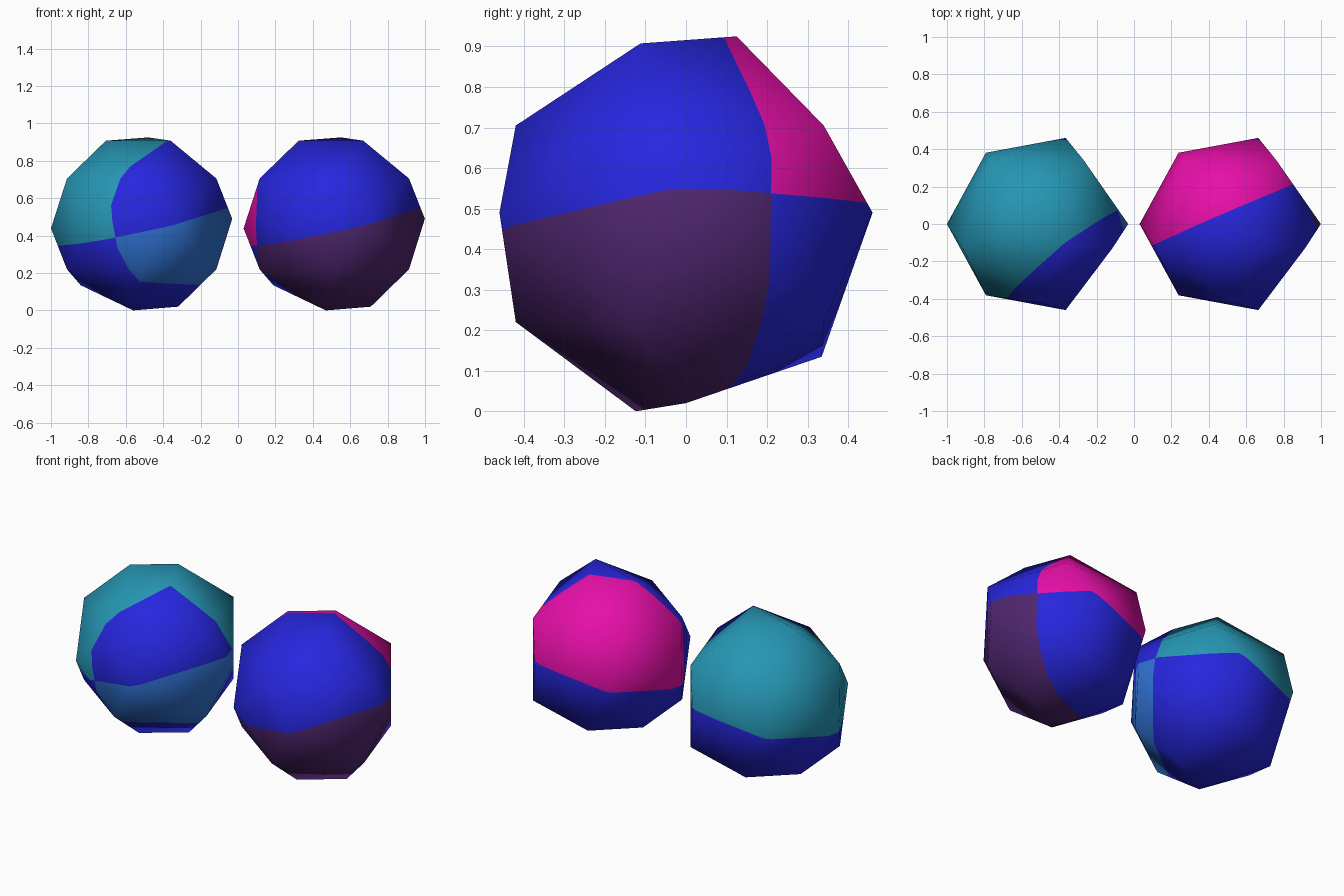
import bpy, bmesh, math
from mathutils import Vector

if "Cube" in bpy.data.objects:
    bpy.data.objects.remove(bpy.data.objects["Cube"])


def lin(c):
    c /= 255
    return c / 12.92 if c <= 0.04045 else ((c + 0.055) / 1.055) ** 2.4


def material(name, r, g, b):
    m = bpy.data.materials.new(name)
    m.diffuse_color = (lin(r), lin(g), lin(b), 1)
    m.use_nodes = True
    m.node_tree.nodes["Principled BSDF"].inputs["Base Color"].default_value = m.diffuse_color
    return m


blue = material("royal_blue", 38, 38, 222)
teal = material("teal", 38, 150, 180)
sky = material("mid_blue", 48, 115, 212)
pink = material("magenta", 230, 15, 168)
plum = material("dark_purple", 80, 38, 112)


def polar(angle, radius, z):
    a = math.radians(angle)
    return Vector((radius * math.cos(a), radius * math.sin(a), z))


# Corner points of the coarse ball, as rings of angles round the vertical axis
RINGS = [
    (0.4625, 0.130, (74,)), (0.445, 0.191, (180, -36)),          # crown
    (0.2425, 0.420, (-18, 54, 126, 198, 270)),                   # upper belt
    (0.0275, 0.484, (0, 72, -72)), (0.0, 0.471, (126, -126)),    # equator
    (-0.0240, 0.485, (180,)),
    (-0.2425, 0.420, (-18, 54, 198, 270)),                       # lower belt
    (-0.328, 0.352, (108, 158)),
    (-0.4425, 0.195, (0,)), (-0.4625, 0.132, (250,)),            # base
]


def ball(name, centre, side_plane, mats):
    """Ball cut into four colour quarters by a tilted level plane and a side plane."""
    bm = bmesh.new()
    for z, r, angles in RINGS:
        for a in angles:
            bm.verts.new(polar(a, r, z))
    bmesh.ops.convex_hull(bm, input=bm.verts[:])

    # planes given as (point, normal)
    level = (Vector((0, 0, -0.014)), Vector((-0.222, -0.068, 1)).normalized())
    p, q, r = side_plane                       # y = p*x + q*z + r
    side = (Vector((0, r, 0)), Vector((-p, 1, -q)).normalized())
    for co, no in (level, side):
        bmesh.ops.bisect_plane(bm, geom=bm.verts[:] + bm.edges[:] + bm.faces[:],
                               dist=1e-5, plane_co=co, plane_no=no)
    bmesh.ops.recalc_face_normals(bm, faces=bm.faces[:])

    # quarter colours: upper back, lower front, the other two blue
    for f in bm.faces:
        c = f.calc_center_median()
        upper = (c - level[0]).dot(level[1]) > 0
        back = (c - side[0]).dot(side[1]) > 0
        f.material_index = 0 if upper != back else (1 if upper else 2)
        f.smooth = True

    me = bpy.data.meshes.new(name)
    bm.to_mesh(me)
    bm.free()
    for m in mats:
        me.materials.append(m)
    # round shading that ignores the colour cuts
    me.normals_split_custom_set_from_vertices([v.co.normalized() for v in me.vertices])
    ob = bpy.data.objects.new(name, me)
    ob.location = centre
    bpy.context.collection.objects.link(ob)


ball("left_ball", (-0.515, 0, 0.4625), (0.80, 0.14, -0.28), (blue, teal, sky))
ball("right_ball", (0.515, 0, 0.4625), (0.434, 0.02, 0.062), (blue, pink, plum))
